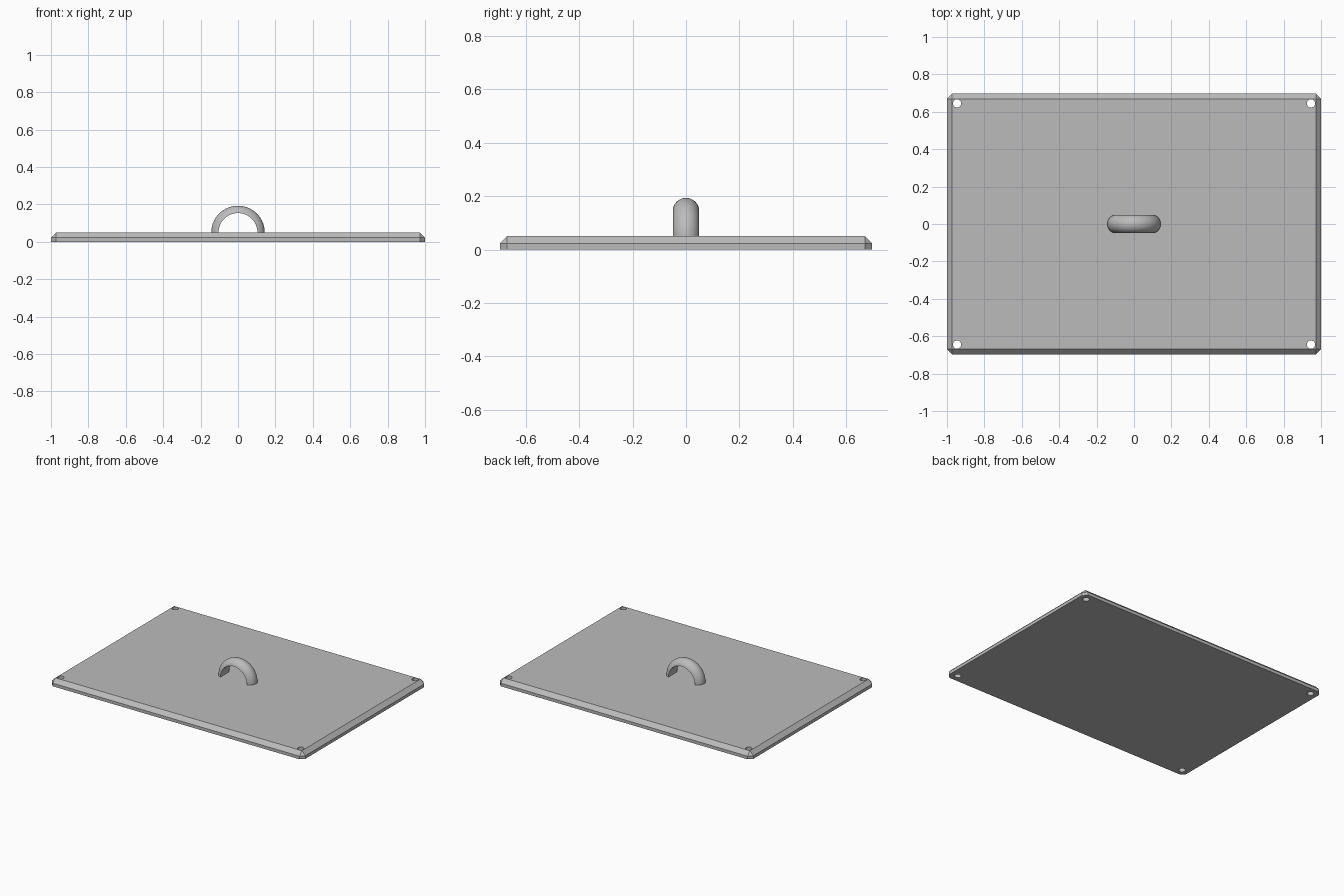
import bpy, bmesh, math
from mathutils import Vector, Matrix

if "Cube" in bpy.data.objects:
    bpy.data.objects.remove(bpy.data.objects["Cube"], do_unlink=True)

HALF_X, HALF_Y, THICK, CHAMFER = 1.0, 0.697, 0.05, 0.028
HOLE_X, HOLE_Y, HOLE_R = 0.946, 0.645, 0.022
RING_R, TUBE_R, INNER_R = 0.093, 0.05, 0.104

grey = bpy.data.materials.new("plain grey")
grey.use_nodes = True
grey.diffuse_color = (0.5, 0.5, 0.5, 1)
grey.node_tree.nodes["Principled BSDF"].inputs["Base Color"].default_value = grey.diffuse_color


def make_object(name, bm):
    bmesh.ops.recalc_face_normals(bm, faces=bm.faces)
    mesh = bpy.data.meshes.new(name)
    bm.to_mesh(mesh)
    bm.free()
    mesh.materials.append(grey)
    obj = bpy.data.objects.new(name, mesh)
    bpy.context.collection.objects.link(obj)
    return obj


def shade(obj):
    bpy.ops.object.select_all(action='DESELECT')
    obj.select_set(True)
    bpy.context.view_layer.objects.active = obj
    bpy.ops.object.shade_smooth_by_angle(angle=math.radians(30))


# Plate: box with chamfered upright and top edges
bm = bmesh.new()
bmesh.ops.create_cube(bm, size=1, matrix=Matrix.Translation((0, 0, THICK / 2))
                      @ Matrix.Diagonal((2 * HALF_X, 2 * HALF_Y, THICK, 1)))
edges = [e for e in bm.edges if max(v.co.z for v in e.verts) > THICK / 2]
bmesh.ops.bevel(bm, geom=edges, offset=CHAMFER, segments=1, affect='EDGES')
plate = make_object("plate", bm)

# Screw holes through the four corners
bm = bmesh.new()
for sx in (-1, 1):
    for sy in (-1, 1):
        bmesh.ops.create_cone(bm, cap_ends=True, segments=32, radius1=HOLE_R, radius2=HOLE_R,
                              depth=4 * THICK,
                              matrix=Matrix.Translation((sx * HOLE_X, sy * HOLE_Y, THICK / 2)))
cutter = make_object("hole_cutter", bm)
cutter.hide_render = True
cutter.hide_set(True)
cut = plate.modifiers.new("screw holes", 'BOOLEAN')
cut.operation = 'DIFFERENCE'
cut.solver = 'EXACT'
cut.object = cutter
bpy.context.view_layer.objects.active = plate
bpy.ops.object.modifier_apply(modifier=cut.name)
bpy.data.objects.remove(cutter, do_unlink=True)
shade(plate)

# Handle: round-backed section with a flat inside, swept over a half circle
bm = bmesh.new()
start = math.asin((INNER_R - RING_R) / TUBE_R)
steps = 24
section = []
for i in range(steps + 1):
    a = start + (math.pi - 2 * start) * i / steps
    section.append(bm.verts.new((RING_R + TUBE_R * math.sin(a), TUBE_R * math.cos(a), THICK)))
face = bm.faces.new(section)
bmesh.ops.spin(bm, geom=[face] + face.edges[:] + section, cent=Vector((0, 0, THICK)),
               axis=(0, -1, 0), angle=math.pi, steps=48, use_duplicate=False)
handle = make_object("handle", bm)
shade(handle)
